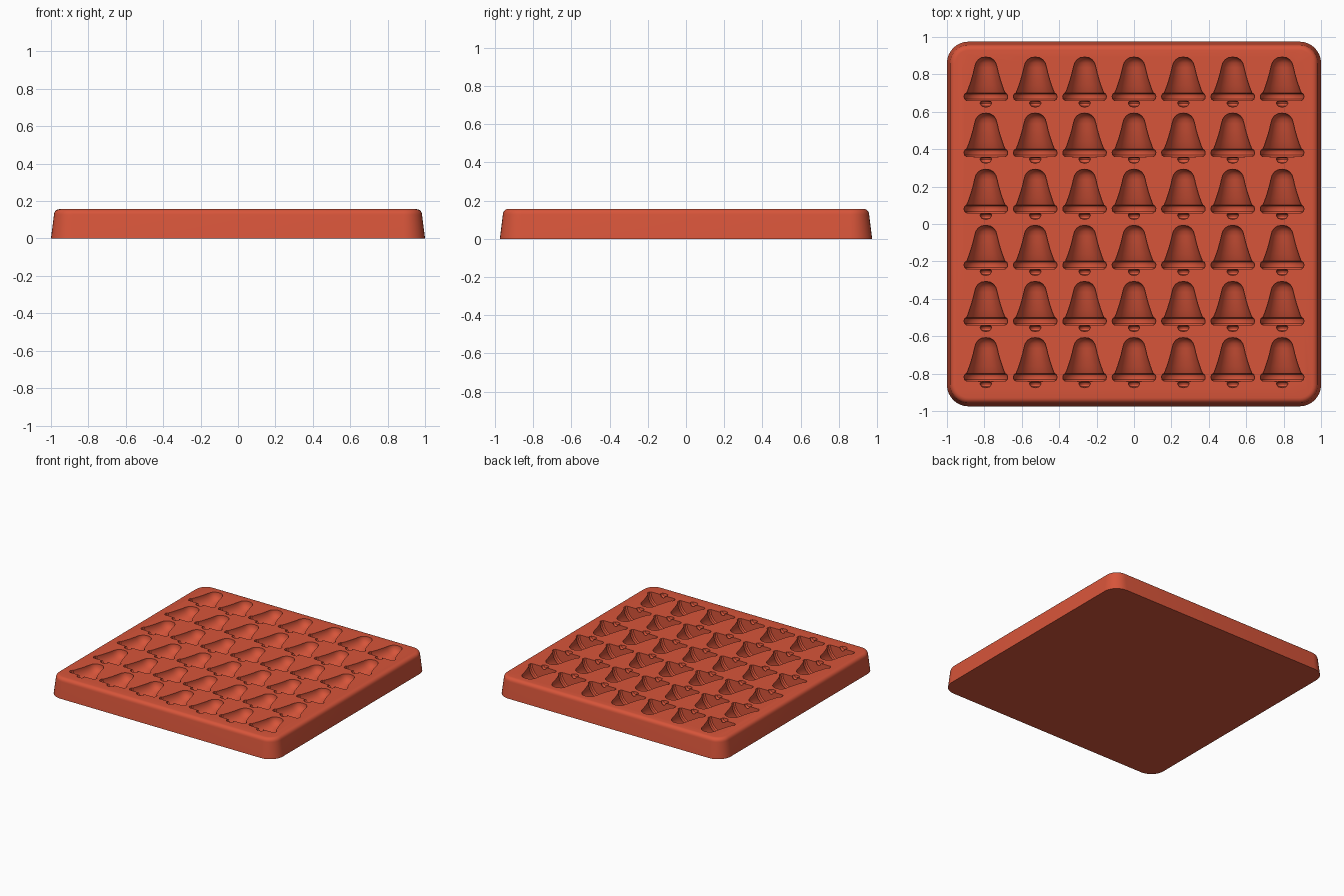
import bpy, bmesh
from math import sin, cos, pi, radians

cube = bpy.data.objects.get("Cube")
if cube:
    bpy.data.objects.remove(cube)

HEIGHT, HALF_X, HALF_Y, CORNER = 0.157, 1.0, 0.975, 0.115
COLS, ROWS, STEP_X, STEP_Y = 7, 6, 0.264, 0.30

silicone = bpy.data.materials.new("terracotta red silicone")
silicone.use_nodes = True
colour = (0.68, 0.09, 0.042, 1)
silicone.diffuse_color = colour
silicone.node_tree.nodes["Principled BSDF"].inputs["Base Color"].default_value = colour


def to_object(bm, name):
    bmesh.ops.recalc_face_normals(bm, faces=bm.faces)
    mesh = bpy.data.meshes.new(name)
    bm.to_mesh(mesh)
    bm.free()
    mesh.materials.append(silicone)
    obj = bpy.data.objects.new(name, mesh)
    bpy.context.collection.objects.link(obj)
    return obj


def bridge(bm, a, b):
    for i in range(len(a)):
        j = (i + 1) % len(a)
        bm.faces.new((a[i], a[j], b[j], b[i]))


# Tray body: rounded rectangles stacked with draft and a rolled top edge
def rounded_loop(bm, inset, z, steps=8):
    r, verts = CORNER - inset, []
    for q, (sx, sy) in enumerate(((1, 1), (-1, 1), (-1, -1), (1, -1))):
        for k in range(steps + 1):
            a = (q + k / steps) * pi / 2
            verts.append(bm.verts.new((sx * (HALF_X - CORNER) + r * cos(a),
                                       sy * (HALF_Y - CORNER) + r * sin(a), z)))
    return verts


bm = bmesh.new()
roll = 0.03
levels = [(0, 0)]
for k in range(6):
    a = k / 5 * pi / 2
    levels.append((0.016 + roll * (1 - cos(a)), HEIGHT - roll + roll * sin(a)))
loops = [rounded_loop(bm, inset, z) for inset, z in levels]
for low, high in zip(loops, loops[1:]):
    bridge(bm, low, high)
bm.faces.new(loops[0])
bm.faces.new(loops[-1])
tray = to_object(bm, "bell_mould_tray")

# Bell profile (radius, position along the bell): crown, waist, lip, clapper
BELL = [(0.025, 0.133), (0.042, 0.122), (0.054, 0.105), (0.061, 0.08),
        (0.068, 0.05), (0.078, 0.015), (0.088, -0.015), (0.097, -0.04),
        (0.104, -0.055), (0.113, -0.06), (0.118, -0.073), (0.115, -0.088),
        (0.105, -0.096), (0.02, -0.097), (0.03, -0.104), (0.031, -0.112),
        (0.022, -0.126)]
TOP_TIP, END_TIP = 0.137, -0.132


def add_bell(bm, cx, cy, sides=24):
    rings = []
    for r, y in BELL:
        angles = [(i + 0.5) * 2 * pi / sides for i in range(sides)]
        rings.append([bm.verts.new((cx + r * cos(a), cy + y, HEIGHT + r * sin(a)))
                      for a in angles])
    for a, b in zip(rings, rings[1:]):
        bridge(bm, a, b)
    for ring, tip in ((rings[0], TOP_TIP), (rings[-1], END_TIP)):
        point = bm.verts.new((cx, cy + tip, HEIGHT))
        for i in range(sides):
            bm.faces.new((ring[i], ring[(i + 1) % sides], point))


bm = bmesh.new()
for col in range(COLS):
    for row in range(ROWS):
        add_bell(bm, (col - (COLS - 1) / 2) * STEP_X,
                 (row - (ROWS - 1) / 2) * STEP_Y + 0.006, 24)
cutter = to_object(bm, "bell_cutters")
cutter.hide_render = True

# Sink the bell cavities into the top face
cut = tray.modifiers.new("bell cavities", 'BOOLEAN')
cut.operation = 'DIFFERENCE'
cut.solver = 'EXACT'
cut.object = cutter
bpy.ops.object.select_all(action='DESELECT')
bpy.context.view_layer.objects.active = tray
tray.select_set(True)
bpy.ops.object.modifier_apply(modifier=cut.name)
bpy.data.objects.remove(cutter)
bpy.ops.object.shade_smooth_by_angle(angle=radians(35))
